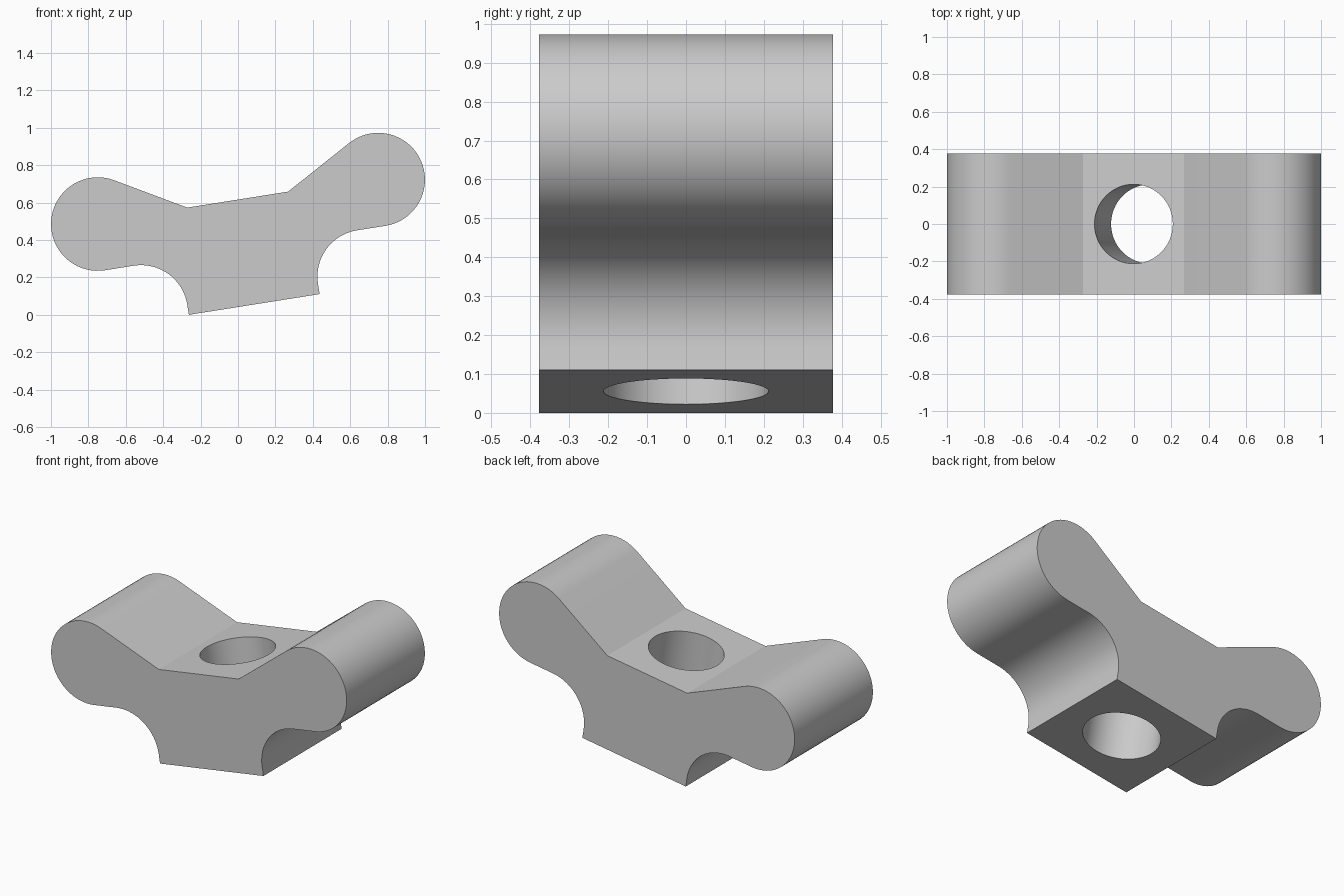
import bpy
import bmesh
from math import radians, sin, cos, pi, asin, atan2, hypot
from mathutils import Matrix

cube = bpy.data.objects.get("Cube")
if cube:
    bpy.data.objects.remove(cube, do_unlink=True)

TILT = radians(9)
CENTRE_Z = 0.604
HALF_DEPTH = 0.378
LOBE_X, R = 0.759, 0.25           # lobe centre and radius (also the fillet radius)
BASE_X, BASE_Z = 0.354, -0.5555   # half width and height of the foot
SADDLE_X, SADDLE_Z = 0.273, 0.012
HOLE_R = 0.212

grey = bpy.data.materials.new("light grey")
grey.use_nodes = True
grey.diffuse_color = (0.6, 0.6, 0.6, 1)
grey.node_tree.nodes["Principled BSDF"].inputs["Base Color"].default_value = (0.6, 0.6, 0.6, 1)


def arc(cx, cz, r, start, end, steps):
    angles = [start + (end - start) * i / steps for i in range(steps + 1)]
    return [(cx + r * cos(a), cz + r * sin(a)) for a in angles]


# Half profile: foot, concave fillet, round lobe, tangent slope to the saddle
dx, dz = LOBE_X - SADDLE_X, -SADDLE_Z
slope = atan2(dz, dx) + asin(R / hypot(dx, dz))
half = [(BASE_X, BASE_Z)]
half += arc(BASE_X + R, -2 * R, R, pi, pi / 2, 16)
half += arc(LOBE_X, 0, R, -pi / 2, pi / 2 + slope, 36)
half.append((SADDLE_X, SADDLE_Z))
profile = half + [(-x, z) for x, z in reversed(half)]

# Body: extruded profile
bm = bmesh.new()
face = bm.faces.new([bm.verts.new((x, -HALF_DEPTH, z)) for x, z in profile])
extruded = bmesh.ops.extrude_face_region(bm, geom=[face])
moved = [v for v in extruded["geom"] if isinstance(v, bmesh.types.BMVert)]
bmesh.ops.translate(bm, vec=(0, 2 * HALF_DEPTH, 0), verts=moved)
bmesh.ops.recalc_face_normals(bm, faces=bm.faces)
mesh = bpy.data.meshes.new("clamp_body")
bm.to_mesh(mesh)
bm.free()
mesh.materials.append(grey)
body = bpy.data.objects.new("clamp_body", mesh)
bpy.context.collection.objects.link(body)

# Bolt hole through the middle
bpy.ops.mesh.primitive_cylinder_add(vertices=64, radius=HOLE_R, depth=2)
cutter = bpy.context.object
cutter.name = "hole_cutter"
cutter.hide_render = True
cutter.data.materials.append(grey)

bpy.ops.object.select_all(action="DESELECT")
bpy.context.view_layer.objects.active = body
body.select_set(True)
cut = body.modifiers.new("bolt_hole", "BOOLEAN")
cut.operation = "DIFFERENCE"
cut.solver = "EXACT"
cut.object = cutter
bpy.ops.object.modifier_apply(modifier=cut.name)
bpy.data.objects.remove(cutter, do_unlink=True)

# Tilt the whole part so it rests on one edge of the foot
body.data.transform(Matrix.Translation((0, 0, CENTRE_Z)) @ Matrix.Rotation(-TILT, 4, "Y"))
bpy.ops.object.shade_smooth_by_angle(angle=radians(20))
